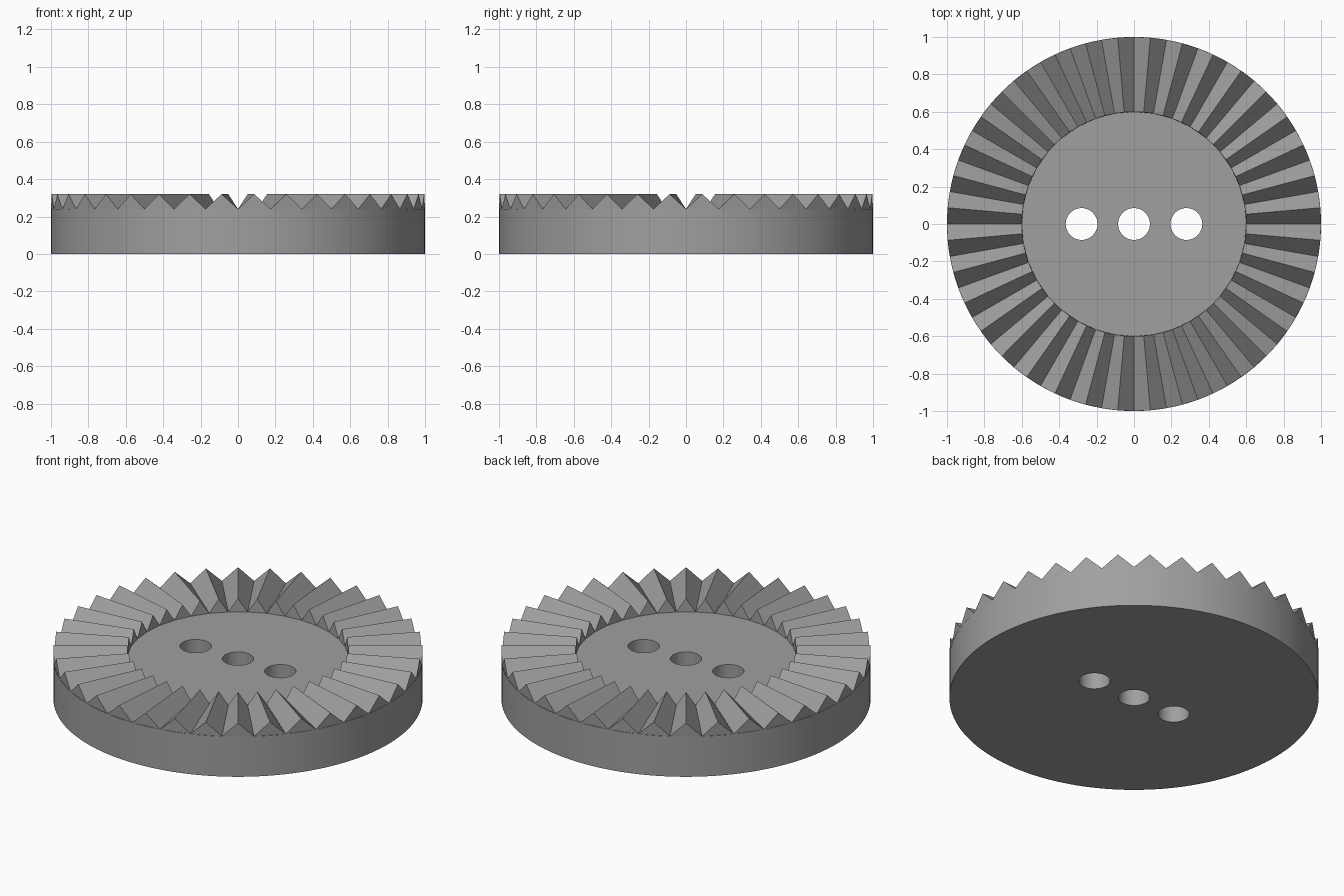
import bpy, bmesh, math

if "Cube" in bpy.data.objects:
    bpy.data.objects.remove(bpy.data.objects["Cube"])

TEETH = 36
R_OUT, R_IN = 1.0, 0.6
Z_BASE, Z_TIP = 0.24, 0.32

grey = bpy.data.materials.new("grey")
grey.diffuse_color = (0.35, 0.35, 0.35, 1)
grey.use_nodes = True
grey.node_tree.nodes["Principled BSDF"].inputs["Base Color"].default_value = grey.diffuse_color


def cylinder(name, r, z0, z1, x=0.0, segs=144):
    bpy.ops.mesh.primitive_cylinder_add(vertices=segs, radius=r, depth=z1 - z0,
                                        location=(x, 0, (z0 + z1) / 2))
    ob = bpy.context.object
    ob.name = name
    ob.data.materials.append(grey)
    return ob


# Round body with three through holes
body = cylinder("disc_body", R_OUT, 0, Z_BASE)
cutters = [cylinder("hole_cutter", 0.085, -0.1, 0.5, x, 48) for x in (-0.28, 0, 0.28)]
for cutter in cutters:
    mod = body.modifiers.new("hole", 'BOOLEAN')
    mod.operation = 'DIFFERENCE'
    mod.solver = 'EXACT'
    mod.object = cutter
    bpy.ops.object.select_all(action='DESELECT')
    body.select_set(True)
    bpy.context.view_layer.objects.active = body
    bpy.ops.object.modifier_apply(modifier=mod.name)
for cutter in cutters:
    bpy.data.objects.remove(cutter, do_unlink=True)
bpy.ops.object.shade_smooth_by_angle(angle=math.radians(30))

# Ring of radial ridges, valleys level with the body top
bm = bmesh.new()


def vert(r, a, z):
    return bm.verts.new((r * math.cos(a), r * math.sin(a), z))


step = 2 * math.pi / TEETH
for i in range(TEETH):
    a = i * step
    pts = [(a, Z_BASE), (a + step / 2, Z_TIP), (a + step, Z_BASE)]
    i0, i1, i2 = [vert(R_IN, t, z) for t, z in pts]
    o0, o1, o2 = [vert(R_OUT, t, z) for t, z in pts]
    bm.faces.new((i0, o0, o1, i1))   # two flanks
    bm.faces.new((i1, o1, o2, i2))
    bm.faces.new((o0, o2, o1))       # outer end
    bm.faces.new((i0, i1, i2))       # inner end
bmesh.ops.remove_doubles(bm, verts=bm.verts, dist=1e-5)
mesh = bpy.data.meshes.new("ridge_teeth")
bm.to_mesh(mesh)
bm.free()
mesh.materials.append(grey)
teeth = bpy.data.objects.new("ridge_teeth", mesh)
bpy.context.collection.objects.link(teeth)
